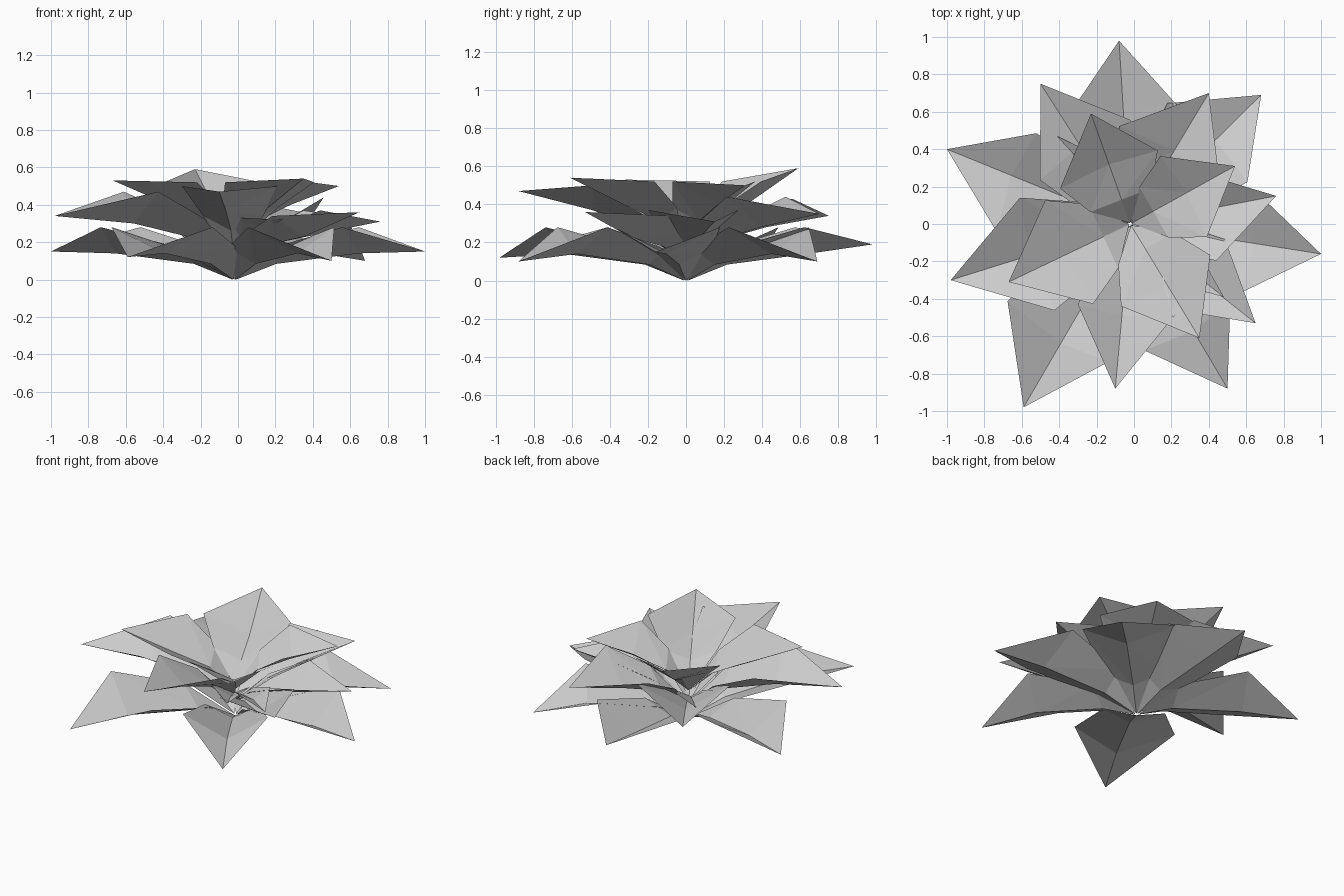
import bpy
from mathutils import Vector

if "Cube" in bpy.data.objects:
    bpy.data.objects.remove(bpy.data.objects["Cube"])


def leaf(name, tip, left, right, side_pos, side_z, rib_z, base_z):
    """Pointed leaf folded along a low midrib; left/right are half widths."""
    tip = Vector(tip)
    flat = Vector((tip.x, tip.y, 0))
    length = flat.length
    out = flat.normalized()
    across = Vector((-out.y, out.x, 0))

    def point(along, side, z):
        return out * along * length + across * side + Vector((-0.02 * (1 - along), 0, z))

    inner_z = base_z + (side_z - base_z) * 0.6
    inner_rib = base_z + (rib_z - base_z) * 0.6
    verts = [
        point(0.01, 0, base_z),
        point(0.22, left * 0.62, inner_z),
        point(0.22, 0, inner_rib),
        point(0.22, -right * 0.62, inner_z),
        point(side_pos, left, side_z),
        point(side_pos + 0.04, 0, rib_z),
        point(side_pos, -right, side_z),
        tip,
    ]
    faces = [(0, 2, 1), (0, 3, 2), (1, 2, 5), (1, 5, 4),
             (2, 3, 6), (2, 6, 5), (4, 5, 7), (5, 6, 7)]
    mesh = bpy.data.meshes.new(name)
    mesh.from_pydata([tuple(v) for v in verts], [], faces)
    obj = bpy.data.objects.new(name, mesh)
    bpy.context.collection.objects.link(obj)


# Lower ring: long, low leaves (tip, left and right half width)
lower = [
    ((-0.08, 0.98, 0.19), 0.30, 0.30),
    ((0.68, 0.69, 0.10), 0.32, 0.28),
    ((1.00, -0.16, 0.15), 0.28, 0.28),
    ((0.50, -0.88, 0.10), 0.25, 0.28),
    ((-0.59, -0.98, 0.12), 0.27, 0.36),
    ((-1.00, 0.40, 0.15), 0.31, 0.26),
]
for tip, left, right in lower:
    leaf("lower_leaf", tip, left, right, 0.61, 0.28, 0.14, 0.0)

# Middle ring: wide leaves set between the lower ones
middle = [
    ((0.76, 0.15, 0.31), 0.20, 0.28, 0.37, 0.24),
    ((0.40, 0.70, 0.35), 0.32, 0.30, 0.44, 0.28),
    ((-0.50, 0.75, 0.34), 0.28, 0.30, 0.43, 0.28),
    ((-0.98, -0.30, 0.34), 0.32, 0.31, 0.47, 0.30),
    ((-0.10, -0.88, 0.47), 0.28, 0.24, 0.50, 0.37),
    ((0.65, -0.53, 0.36), 0.25, 0.23, 0.34, 0.23),
]
for tip, left, right, side_z, rib_z in middle:
    leaf("middle_leaf", tip, left, right, 0.52, side_z, rib_z, 0.10)

# Upper ring: four short leaves around the open centre
upper = [
    ((-0.67, -0.31, 0.53), 0.30, 0.31),
    ((0.35, -0.61, 0.54), 0.28, 0.27),
    ((0.54, 0.31, 0.50), 0.24, 0.26),
    ((-0.23, 0.59, 0.59), 0.29, 0.27),
]
for tip, left, right in upper:
    leaf("upper_leaf", tip, left, right, 0.5, 0.52, 0.40, 0.18)

# Small inner leaves crowding the heart
inner = [
    ((-0.43, 0.48, 0.34), 0.12),
    ((0.48, -0.39, 0.30), 0.12),
    ((0.24, -0.46, 0.32), 0.12),
]
for tip, half in inner:
    leaf("inner_leaf", tip, half, half, 0.55, 0.33, 0.27, 0.10)
